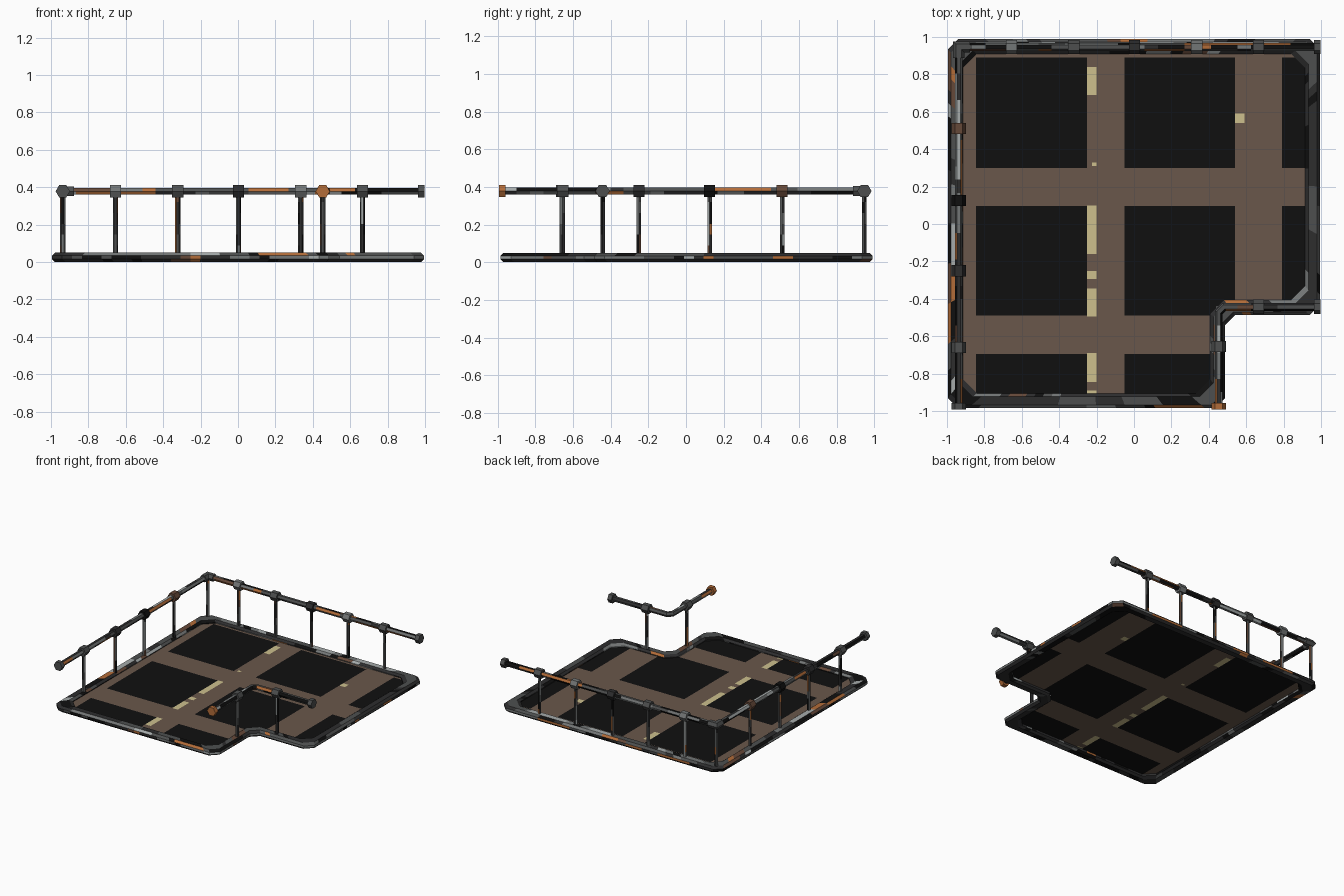
import bpy, math, random
from mathutils import Vector

if "Cube" in bpy.data.objects:
    bpy.data.objects.remove(bpy.data.objects["Cube"])

random.seed(7)

# Flat colours
COLOURS = {
    "black": (0.005, 0.005, 0.005), "charcoal": (0.026, 0.026, 0.027),
    "dark_grey": (0.075, 0.078, 0.078), "grey": (0.17, 0.18, 0.18),
    "light_grey": (0.38, 0.41, 0.41), "rust_orange": (0.45, 0.15, 0.04),
    "rust_brown": (0.13, 0.065, 0.04), "floor_brown": (0.142, 0.096, 0.070),
    "cream": (0.61, 0.53, 0.27),
}
NAMES = list(COLOURS)
MATS = []
for n, c in COLOURS.items():
    m = bpy.data.materials.new(n)
    m.diffuse_color = (*c, 1)
    m.use_nodes = True
    m.node_tree.nodes["Principled BSDF"].inputs["Base Color"].default_value = m.diffuse_color
    MATS.append(m)

# Worn metal mixes: weights over the first seven colours
WORN = (3, 5, 5, 4, 2, 2, 2)
DARK = (4, 12, 2, 0.5, 0, 0.6, 0.6)


def pick(weights):
    return random.choices(range(7), weights)[0]


def make(name, verts, faces, idx):
    me = bpy.data.meshes.new(name)
    me.from_pydata([tuple(v) for v in verts], [], faces)
    for m in MATS:
        me.materials.append(m)
    for p, i in zip(me.polygons, idx):
        p.material_index = i
    ob = bpy.data.objects.new(name, me)
    bpy.context.collection.objects.link(ob)
    return ob


def subdivide(pts, step):
    out = []
    for a, b in zip(pts, pts[1:]):
        n = max(1, round((b - a).length / step))
        out += [a.lerp(b, i / n) for i in range(n)]
    return out + [pts[-1]]


def tube(name, path, r, colour=None, step=0.07, sides=6):
    """Mitred hexagonal pipe with patches of worn paint, or one colour."""
    pts = subdivide([Vector(p) for p in path], step)
    verts, faces, idx = [], [], []
    for i, p in enumerate(pts):
        t0 = (p - pts[i - 1]).normalized() if i else (pts[1] - p).normalized()
        t1 = (pts[i + 1] - p).normalized() if i < len(pts) - 1 else t0
        t = (t0 + t1).normalized()
        upright = abs(t.z) > 0.9
        u = Vector((1, 0, 0)) if upright else t.cross(Vector((0, 0, 1))) / t.dot(t0)
        v = Vector((0, 1, 0)) if upright else Vector((0, 0, 1))
        for k in range(sides):
            a = math.tau * k / sides
            verts.append(p + u * r * math.cos(a) + v * r * math.sin(a))
    n = len(pts)
    for k in range(sides):
        cur = pick(WORN)
        for i in range(n - 1):
            if random.random() < 0.4:
                cur = pick(WORN)
            k2 = (k + 1) % sides
            faces.append((i * sides + k, (i + 1) * sides + k,
                          (i + 1) * sides + k2, i * sides + k2))
            idx.append(cur if colour is None else colour)
    faces.append(tuple(range(sides)))
    faces.append(tuple(reversed(range((n - 1) * sides, n * sides))))
    idx += [2 if colour is None else colour] * 2
    return make(name, verts, faces, idx)


# L-shaped platform outline, inset by d, with clipped corners
X0, X1, Y0, Y1, NX, NY = -0.995, 0.995, -0.985, 0.99, 0.487, -0.487


def outline(d):
    c = 0.055 + 0.25 * d
    q = [(X0 + d, Y0 + d), (NX - d, Y0 + d), (NX - d, NY + d),
         (X1 - d, NY + d), (X1 - d, Y1 - d), (X0 + d, Y1 - d)]
    q = [Vector((x, y, 0)) for x, y in q]
    ring = []
    for i, p in enumerate(q):
        a, b = q[i - 1], q[(i + 1) % 6]
        ring += [p + (a - p).normalized() * c, p + (b - p).normalized() * c]
    out = []
    for i, p in enumerate(ring):
        n = 1 if i % 2 == 0 else (9 if i in (3, 5) else 26)
        out += [p.lerp(ring[(i + 1) % 12], k / n) for k in range(n)]
    return out


# Platform rim: an eight-sided pipe running round the edge
PROFILE = [(0, 0.016), (0, 0.034), (0.016, 0.05), (0.062, 0.05),
           (0.08, 0.036), (0.08, 0.014), (0.062, 0.0), (0.016, 0.0)]
rings = [[Vector((p.x, p.y, z)) for p in outline(d)] for d, z in PROFILE]
N = len(rings[0])
verts = [v for r in rings for v in r]
faces, idx = [], []
for j in range(8):
    cur = 1
    for i in range(N):
        j2, i2 = (j + 1) % 8, (i + 1) % N
        mid = rings[j][i]
        plain = j >= 2 and (j >= 5 or mid.y < -0.85 or mid.x > 0.85)
        if random.random() < 0.4:
            cur = pick(DARK if plain else WORN)
        faces.append((j * N + i, j * N + i2, j2 * N + i2, j2 * N + i))
        idx.append(cur)
make("platform_rim", verts, faces, idx)

# Floor sheet: cut into cells, coloured by the tile and stripe pattern
PANELS_X = [(-0.845, -0.25), (-0.05, 0.54), (0.79, 1.0)]
PANELS_Y = [(0.30, 0.89), (-0.49, 0.095), (-1.0, -0.695)]
STRIPES = [(-0.25, -0.20, 0.69, 0.84), (-0.225, -0.20, 0.31, 0.33),
           (-0.25, -0.20, -0.16, 0.10), (-0.25, -0.20, -0.295, -0.25),
           (-0.25, -0.20, -0.495, -0.345), (-0.25, -0.20, -0.845, -0.69),
           (-0.25, -0.20, -0.91, -0.89), (0.54, 0.59, 0.54, 0.59)]
L, R, F, B, CX, CY = -0.95, 0.95, -0.94, 0.945, 0.44, -0.44
xs = {L, R, CX} | {x for p in PANELS_X for x in p} | {x for s in STRIPES for x in s[:2]}
ys = {F, B, CY} | {y for p in PANELS_Y for y in p} | {y for s in STRIPES for y in s[2:]}
xs = sorted(x for x in xs if L <= x <= R)
ys = sorted(y for y in ys if F <= y <= B)
verts = [(x, y, 0.03) for y in ys for x in xs]
W = len(xs)
faces, idx = [], []
for j in range(len(ys) - 1):
    for i in range(W - 1):
        x, y = (xs[i] + xs[i + 1]) / 2, (ys[j] + ys[j + 1]) / 2
        if x > CX and y < CY:
            continue
        col = "floor_brown"
        if any(a < x < b for a, b in PANELS_X) and any(a < y < b for a, b in PANELS_Y):
            col = "black"
        if any(a < x < b and c < y < d for a, b, c, d in STRIPES):
            col = "cream"
        faces.append((j * W + i, j * W + i + 1, (j + 1) * W + i + 1, (j + 1) * W + i))
        idx.append(NAMES.index(col))
make("floor_panel", verts, faces, idx)

# Handrails: outer corner rail and notch rail
H = 0.378
LX, BY, QX, QY = -0.937, 0.947, 0.453, -0.443
tube("outer_handrail", [(LX, -0.97, H), (LX, BY, H), (0.98, BY, H)], 0.021)
tube("notch_handrail", [(QX, -0.97, H), (QX, QY - 0.03, H), (QX + 0.03, QY, H),
                        (0.98, QY, H)], 0.021)


def collar(name, x, y, along_x, half, colour):
    dx, dy = (half, 0) if along_x else (0, half)
    tube(name, [(x - dx, y - dy, H), (x + dx, y + dy, H)], 0.038, colour, step=1)


# Posts with a hexagonal collar at the top of each
posts = [(x, BY, True) for x in (-0.655, -0.322, 0.003, 0.335, 0.665)]
posts += [(LX, y, False) for y in (-0.66, -0.25, 0.125, 0.51)]
posts += [(QX, -0.655, False), (0.665, QY, True)]
for i, (x, y, ax) in enumerate(posts):
    tube(f"post_{i + 1}", [(x, y, 0.03), (x, y, H)], 0.014, step=0.06)
    collar(f"collar_{i + 1}", x, y, ax, 0.03, (3, 2, 1, 3, 2, 2, 1, 0, 6, 2, 2)[i])

# Corner post and elbow
tube("corner_post", [(LX, BY, 0.03), (LX, BY, H)], 0.014, step=0.06)
tube("corner_elbow", [(LX, BY - 0.06, H), (LX, BY, H), (LX + 0.06, BY, H)], 0.03, 2)

# Rail end caps
for i, (x, y, ax, col) in enumerate([(LX, -0.975, False, 2), (0.98, BY, True, 2),
                                     (QX, -0.975, False, 5), (0.98, QY, True, 2)]):
    collar(f"end_cap_{i + 1}", x, y, ax, 0.018, col)
